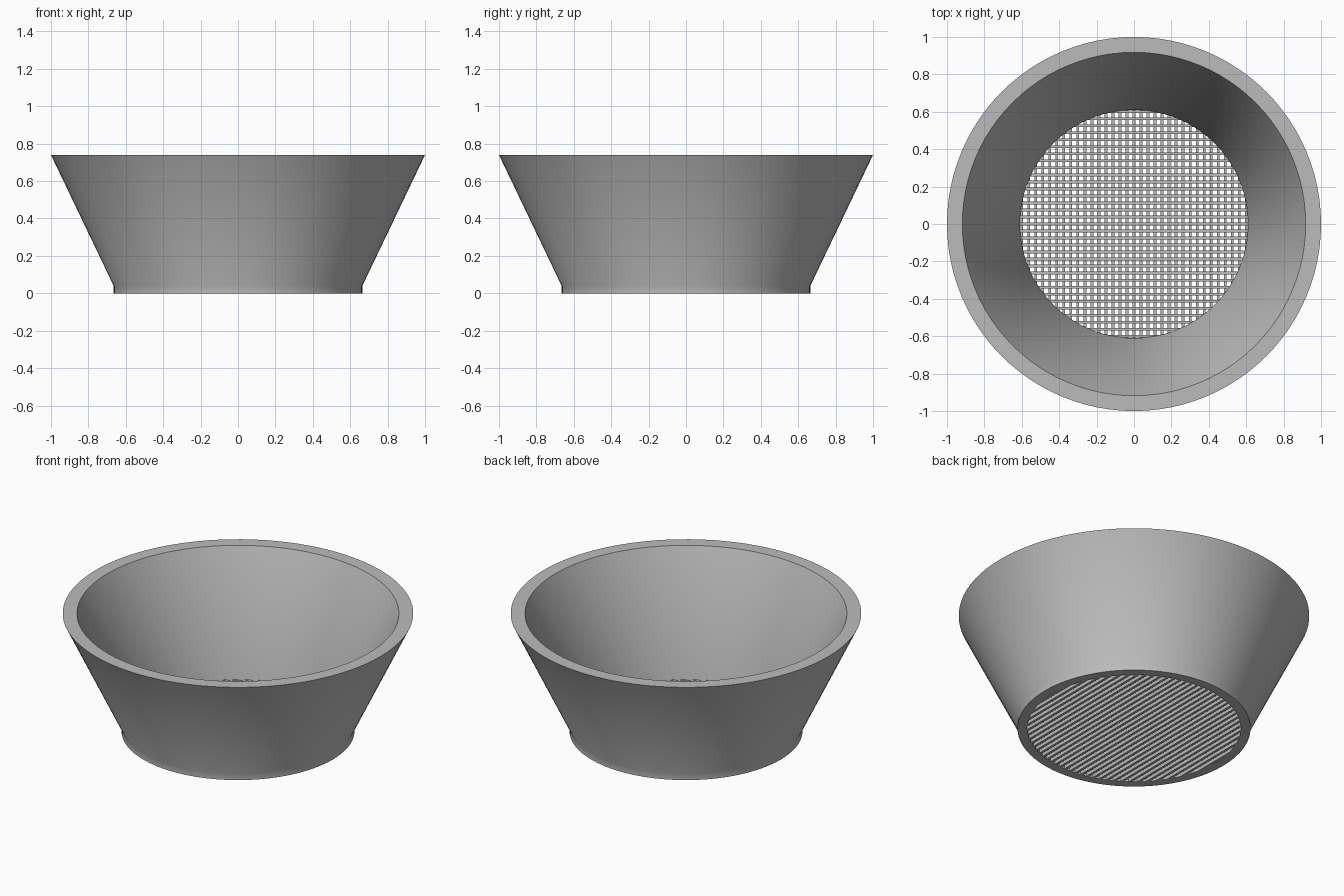
import bpy
import bmesh
import math
from mathutils import Matrix, Vector

if "Cube" in bpy.data.objects:
    bpy.data.objects.remove(bpy.data.objects["Cube"], do_unlink=True)

HEIGHT = 0.74
BASE = 0.04        # height of the straight foot and of the mesh
HOLE = 0.61        # inner radius of the foot
PITCH = 0.0375     # spacing of the mesh bars
BAR = 0.0145       # width of a bar

grey = bpy.data.materials.new("plain grey")
grey.use_nodes = True
grey.diffuse_color = (0.5, 0.5, 0.5, 1)
grey.node_tree.nodes["Principled BSDF"].inputs["Base Color"].default_value = (0.5, 0.5, 0.5, 1)


def add_object(name, bm):
    bmesh.ops.recalc_face_normals(bm, faces=bm.faces)
    mesh = bpy.data.meshes.new(name)
    bm.to_mesh(mesh)
    bm.free()
    mesh.materials.append(grey)
    obj = bpy.data.objects.new(name, mesh)
    bpy.context.collection.objects.link(obj)
    return obj


# Flared wall: a closed profile turned about the z axis
profile = [(0.665, 0), (0.665, BASE), (1, HEIGHT), (0.918, HEIGHT), (HOLE, BASE), (HOLE, 0)]
bm = bmesh.new()
points = [bm.verts.new((r, 0, z)) for r, z in profile]
edges = [bm.edges.new((p, points[(i + 1) % len(points)])) for i, p in enumerate(points)]
bmesh.ops.spin(bm, geom=points + edges, cent=(0, 0, 0), axis=(0, 0, 1),
               angle=math.tau, steps=96, use_merge=True)
bmesh.ops.remove_doubles(bm, verts=bm.verts, dist=0.0001)
wall = add_object("flared_wall", bm)
bpy.ops.object.select_all(action='DESELECT')
wall.select_set(True)
bpy.context.view_layer.objects.active = wall
bpy.ops.object.shade_smooth_by_angle(angle=math.radians(30))


# Sieve mesh: two crossed layers of bars, each cut to the round opening
def bar_layer(name, z, turn):
    bm = bmesh.new()
    reach = HOLE + 0.015
    count = int(HOLE / PITCH)
    for i in range(-count, count + 1):
        x = i * PITCH
        length = 2 * math.sqrt(reach ** 2 - x ** 2)
        place = (Matrix.Rotation(turn, 4, 'Z')
                 @ Matrix.Translation(Vector((x, 0, z)))
                 @ Matrix.Diagonal((BAR, length, BASE / 2, 1)))
        bmesh.ops.create_cube(bm, size=1, matrix=place)
    return add_object(name, bm)


bar_layer("lower_mesh_bars", BASE / 4, 0)
bar_layer("upper_mesh_bars", BASE * 3 / 4, math.pi / 2)
